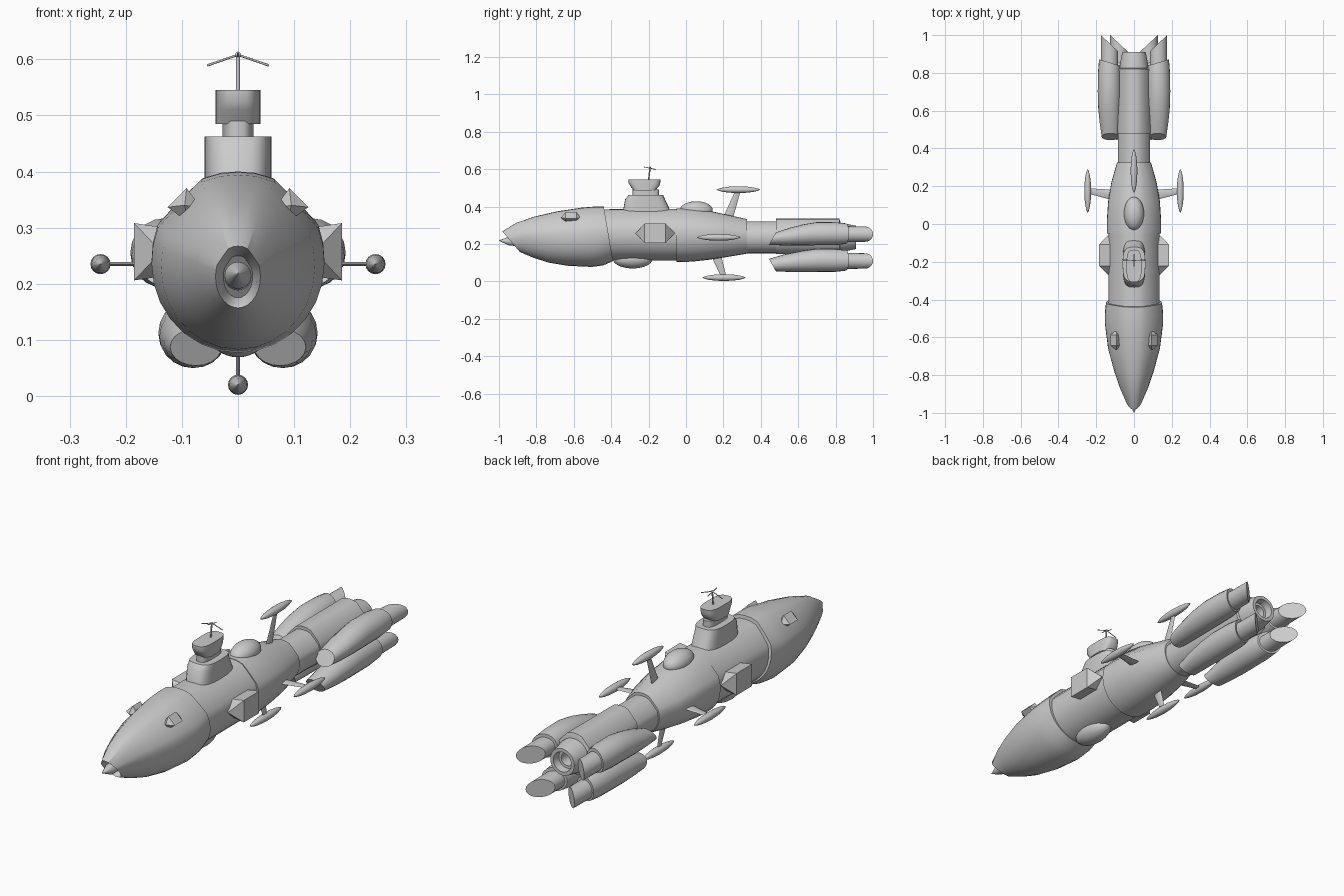
import bpy, bmesh, math
from mathutils import Vector

if "Cube" in bpy.data.objects:
    bpy.data.objects.remove(bpy.data.objects["Cube"])


def finish(bm, name, angle=32, mirror=False):
    bmesh.ops.recalc_face_normals(bm, faces=bm.faces)
    me = bpy.data.meshes.new(name)
    bm.to_mesh(me)
    bm.free()
    ob = bpy.data.objects.new(name, me)
    bpy.context.collection.objects.link(ob)
    bpy.ops.object.select_all(action='DESELECT')
    ob.select_set(True)
    bpy.context.view_layer.objects.active = ob
    bpy.ops.object.shade_smooth_by_angle(angle=math.radians(angle))
    if mirror:
        ob.modifiers.new("Mirror", 'MIRROR').use_clip = False
    return ob


def loft(name, rings, **kw):
    """Skin a list of closed rings and cap both ends."""
    bm = bmesh.new()
    vs = [[bm.verts.new(p) for p in r] for r in rings]
    n = len(vs[0])
    for a, b in zip(vs, vs[1:]):
        for i in range(n):
            j = (i + 1) % n
            bm.faces.new((a[i], a[j], b[j], b[i]))
    bm.faces.new(vs[0])
    bm.faces.new(vs[-1])
    return finish(bm, name, **kw)


def hull_ring(y, w, zb, zt, k=0.0):
    """Round belly, faceted shoulders, narrow flat top; k leans the ring."""
    top = [(1, 0), (.985, .2), (.93, .4), (.68, .67), (.42, .92), (.2, .985)]
    pts = top + [(0, 1)] + [(-x, z) for x, z in reversed(top)]
    pts += [(-math.cos(math.pi * i / 14), -math.sin(math.pi * i / 14)) for i in range(1, 14)]
    c, h = (zb + zt) / 2, (zt - zb) / 2
    return [(w * x, y - k * h * z, c + h * z) for x, z in pts]


def circle(c, rx, rz, kx=0.0, kz=0.0, n=20):
    """Ring around the y axis, sheared in y along x or z."""
    out = []
    for i in range(n):
        a = 2 * math.pi * i / n
        x, z = rx * math.cos(a), rz * math.sin(a)
        out.append((c[0] + x, c[1] + kx * x + kz * z, c[2] + z))
    return out


def plan(z, yf, yb, w, e=3.2, n=28):
    """Rounded-box outline seen from above."""
    out = []
    for i in range(n):
        a = 2 * math.pi * i / n
        c, s = math.cos(a), math.sin(a)
        x = math.copysign(abs(c) ** (2 / e), c)
        y = math.copysign(abs(s) ** (2 / e), s)
        out.append((w * x, (yf + yb) / 2 + (yb - yf) / 2 * y, z))
    return out


def blister(name, c, ang, length, width, out, depth):
    """Six-sided bulge on the hull, facing outwards at the given angle."""
    n = Vector((math.cos(ang), 0, math.sin(ang)))
    t = Vector((-n.z, 0, n.x))
    bm = bmesh.new()
    for s in (-1, 1):
        for y in (-.27, .27):
            bm.verts.new(Vector(c) + n * out + t * s * width / 2 + Vector((0, y * length, 0)))
            bm.verts.new(Vector(c) - n * depth + t * s * width * .36 + Vector((0, y * length, 0)))
        bm.verts.new(Vector(c) + Vector((0, s * length / 2, 0)))
    bmesh.ops.convex_hull(bm, input=bm.verts)
    finish(bm, name, angle=20, mirror=True)


def ellipsoid(name, c, r):
    bm = bmesh.new()
    bmesh.ops.create_uvsphere(bm, u_segments=32, v_segments=16, radius=1)
    for v in bm.verts:
        v.co = Vector(c) + Vector(v.co[i] * r[i] for i in range(3))
    finish(bm, name, angle=60)


def fin(name, c, root, mirror=False):
    """Pointed spindle on a thin swept strut."""
    prof = [(-1, .02), (-.9, .33), (-.7, .65), (-.4, .9), (0, 1), (.4, .9), (.7, .65), (.9, .33), (1, .02)]
    loft(name + "_spindle", [circle((c[0], c[1] + .116 * t, c[2]), .018 * r, .018 * r, n=16)
                             for t, r in prof], angle=50, mirror=mirror)
    c, root = Vector(c), Vector(root)
    side = Vector((c.z - root.z, 0, root.x - c.x)).normalized() * .0035
    rings = []
    for p, h in ((root, .027), (c, .014)):
        f = Vector((0, h, 0))
        rings.append([p - f, p - f * .6 + side, p + f * .6 + side, p + f, p + f * .6 - side, p - f * .6 - side])
    loft(name + "_strut", rings, mirror=mirror)


def rod(name, a, b, r, mirror=False):
    a, b = Vector(a), Vector(b)
    q = (b - a).to_track_quat('Z', 'Y')
    loft(name, [[p + q @ Vector((r * math.cos(i * math.pi / 4), r * math.sin(i * math.pi / 4), 0))
                 for i in range(8)] for p in (a, b)], angle=50, mirror=mirror)


# Hull sections, nose to tail
loft("nose_hull", [hull_ring(*r) for r in (
    (-.885, .026, .175, .25, .85), (-.925, .034, .163, .26, .85), (-.935, .04, .157, .267, .85),
    (-.86, .075, .125, .313, .5), (-.77, .107, .10, .347, .3), (-.66, .137, .083, .374, .2),
    (-.53, .154, .077, .394, .17), (-.47, .154, .085, .399, .17), (-.415, .148, .108, .40, .17))])
loft("mid_hull", [hull_ring(y, .135, .112, z) for y, z in ((-.46, .385), (-.03, .388))])
loft("rear_hull", [hull_ring(*r) for r in (
    (-.05, .143, .103, .39), (.03, .143, .105, .39), (.12, .137, .115, .378),
    (.22, .120, .13, .356), (.325, .09, .148, .333))])
loft("tail_core", [hull_ring(y, .085, .15, .32) for y in (.28, .50)])
loft("tail_collar", [hull_ring(*r) for r in (
    (.48, .088, .145, .335), (.82, .088, .145, .335), (.825, .076, .16, .318))])
loft("main_nozzle", [circle((0, y, .235), r, r, n=28) for y, r in (
    (.80, .078), (.84, .076), (.91, .062), (.91, .046), (.875, .042), (.875, .03), (.83, .026))])

# Nose spike
loft("nose_spike", [circle((0, y, z), r, r, n=16) for y, z, r in (
    (-.87, .212, .024), (-.945, .215, .024), (-1.0, .218, .001))])

# Engine pods
for name, cx, cz, cap_z, lean in (("upper_pod", .13, .255, .228, 1), ("lower_pod", .08, .112, .087, -1)):
    d = cap_z - cz
    loft(name, [circle((cx + sx, y, cz + d * s), rx, rz, kx, kz) for y, s, sx, rx, rz, kx, kz in (
        (.462, 1, -.005, .046, .033, 0, .55 * lean), (.54, .6, -.002, .054, .047, 0, .3 * lean),
        (.62, .25, 0, .06, .056, 0, .1 * lean), (.70, 0, 0, .062, .062, 0, 0),
        (.80, 0, 0, .061, .061, 0, 0), (.855, 0, 0, .055, .055, .3, 0))], mirror=True)
    loft(name + "_nozzle", [circle((cx, .80, cz - .003), .046, .044),
                            circle((cx, .957, cz - .003), .046, .041, .94)], mirror=True)

# Hull bulges and domes
blister("side_blister", (.137, -.165, .257), 0, .21, .102, .048, .05)
blister("nose_blister", (.095, -.615, .34), math.radians(45), .105, .048, .019, .025)
ellipsoid("top_dome", (0, .055, .38), (.053, .088, .048))
ellipsoid("belly_dome", (0, -.285, .118), (.055, .105, .049))

# Fins
fin("top_fin", (0, .28, .49), (0, .225, .34))
fin("bottom_fin", (0, .203, .02), (0, .16, .14))
fin("side_fin", (.245, .175, .235), (.12, .155, .235), mirror=True)

# Command tower
loft("tower_base", [plan(*r) for r in (
    (.36, -.34, -.075, .06), (.44, -.325, -.113, .06), (.462, -.305, -.122, .06))])
loft("tower_neck", [plan(z, -.285, -.145, .028) for z in (.455, .49)])
loft("bridge", [plan(*r) for r in (
    (.485, -.28, -.165, .04), (.51, -.298, -.143, .04), (.525, -.307, -.138, .04), (.545, -.307, -.136, .04))])

# Mast antenna
rod("mast", (0, -.2, .54), (0, -.193, .609), .0035)
ellipsoid("mast_tip", (0, -.193, .608), (.005, .005, .005))
rod("mast_arm", (0, -.193, .608), (.055, -.19, .589), .002, mirror=True)
rod("mast_cross_bar", (0, -.225, .612), (0, -.16, .598), .002)
